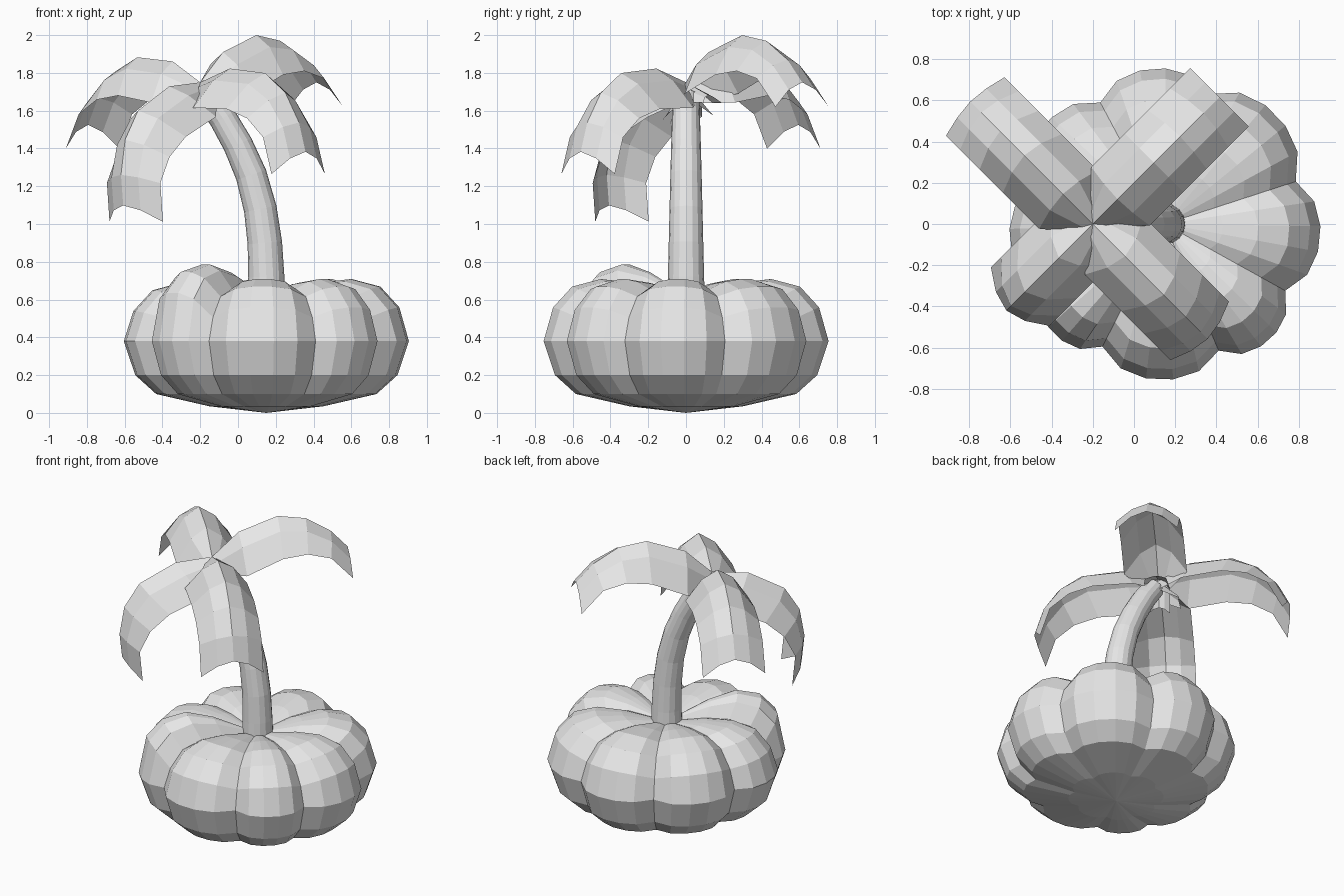
import bpy
import bmesh
from math import sin, cos, pi, radians
from mathutils import Vector, Matrix

cube = bpy.data.objects.get("Cube")
if cube:
    bpy.data.objects.remove(cube, do_unlink=True)

grey = bpy.data.materials.new("plain_grey")
grey.use_nodes = True
grey.diffuse_color = (0.8, 0.8, 0.8, 1)
grey.node_tree.nodes["Principled BSDF"].inputs["Base Color"].default_value = (0.8, 0.8, 0.8, 1)


def loft(name, rings, closed=True, caps=False):
    """Skin a list of point rings with flat quads."""
    bm = bmesh.new()
    rows = [[bm.verts.new(p) for p in ring] for ring in rings]
    n = len(rows[0])
    for a, b in zip(rows, rows[1:]):
        for i in range(n if closed else n - 1):
            j = (i + 1) % n
            bm.faces.new((a[i], a[j], b[j], b[i]))
    if caps:
        bm.faces.new(rows[0][::-1])
        bm.faces.new(rows[-1])
    bmesh.ops.remove_doubles(bm, verts=bm.verts, dist=0.0005)
    mesh = bpy.data.meshes.new(name)
    bm.to_mesh(mesh)
    bm.free()
    mesh.materials.append(grey)
    obj = bpy.data.objects.new(name, mesh)
    bpy.context.collection.objects.link(obj)


# Pumpkin: a lathe profile pushed in along eight uneven grooves
grooves = [18, 71, 118, 165, 207, 243, 293, 331, 378]
lobe_rise = [0, 0, 0, -0.02, 0.08, 0, 0, 0]
profile = [(0, 0.0), (0.3, 0.035), (0.58, 0.1), (0.69, 0.2), (0.75, 0.38),
           (0.7, 0.56), (0.6, 0.67), (0.45, 0.71), (0.28, 0.69), (0.12, 0.65), (0, 0.62)]
STEPS = 5
columns = []
for k, rise in enumerate(lobe_rise):
    for s in range(STEPS):
        t = s / STEPS
        angle = radians(grooves[k] + (grooves[k + 1] - grooves[k]) * t)
        columns.append((angle, sin(pi * t) ** 0.6, rise))

rings = []
for r, z in profile:
    ring = []
    for angle, bulge, rise in columns:
        radius = r * (0.89 + 0.12 * bulge)
        height = z
        if z > 0.5:
            # Grooves dip on the upper shoulder; some lobes stand taller
            height += rise * bulge * min(1, r * 2.5) - (1 - bulge) * min(r, 0.45) * 0.12
        ring.append((0.15 + radius * cos(angle), radius * sin(angle), height))
    rings.append(ring)
loft("pumpkin", rings)

# Curved, tapering trunk
path = [(0.15, 0.6), (0.15, 0.72), (0.142, 0.9), (0.118, 1.08), (0.07, 1.26),
        (0.0, 1.42), (-0.08, 1.56), (-0.16, 1.67)]
SIDES = 16
rings = []
for i, (x, z) in enumerate(path):
    a, b = path[max(i - 1, 0)], path[min(i + 1, len(path) - 1)]
    along = Vector((b[0] - a[0], 0, b[1] - a[1])).normalized()
    across = Vector((along.z, 0, -along.x))
    r = 0.1 - 0.03 * i / (len(path) - 1)
    rings.append([Vector((x, 0, z)) + across * r * cos(2 * pi * s / SIDES)
                  + Vector((0, r * sin(2 * pi * s / SIDES), 0)) for s in range(SIDES)])
loft("trunk", rings, caps=True)

# Palm leaves: an arched sheet with a ridge line and drooping edges, curled at its root
crown = Vector((-0.2, 0, 1.75))
ridge = [(-0.06, -0.17), (0, 0), (0.17, 0.16), (0.42, 0.25), (0.6, 0.22), (0.76, 0.12), (0.87, 0)]
edge = [(-0.05, -0.22), (0.05, -0.1), (0.19, -0.06), (0.42, 0.04), (0.58, 0.06), (0.73, 0.02),
        (0.87, -0.13)]
half_width = [0.07, 0.08, 0.2, 0.2, 0.2, 0.2, 0.2]
section = [(-1, 1), (-0.5, 0.3), (0, 0), (0.5, 0.3), (1, 1)]


def leaf(name, turn, pitch):
    place = Matrix.Rotation(radians(turn), 3, 'Z') @ Matrix.Rotation(radians(pitch), 3, 'Y')
    rows = []
    for top, low, width in zip(ridge, edge, half_width):
        top, low = Vector((top[0], 0, top[1])), Vector((low[0], 0, low[1]))
        rows.append([crown + place @ (top.lerp(low, drop) + Vector((0, side * width, 0)))
                     for side, drop in section])
    loft(name, rows, closed=False)


leaf("back_left_leaf", 45, 0)
leaf("back_right_leaf", 135, 15)
leaf("front_right_leaf", 225, 48.5)
leaf("front_left_leaf", 315, 25)
